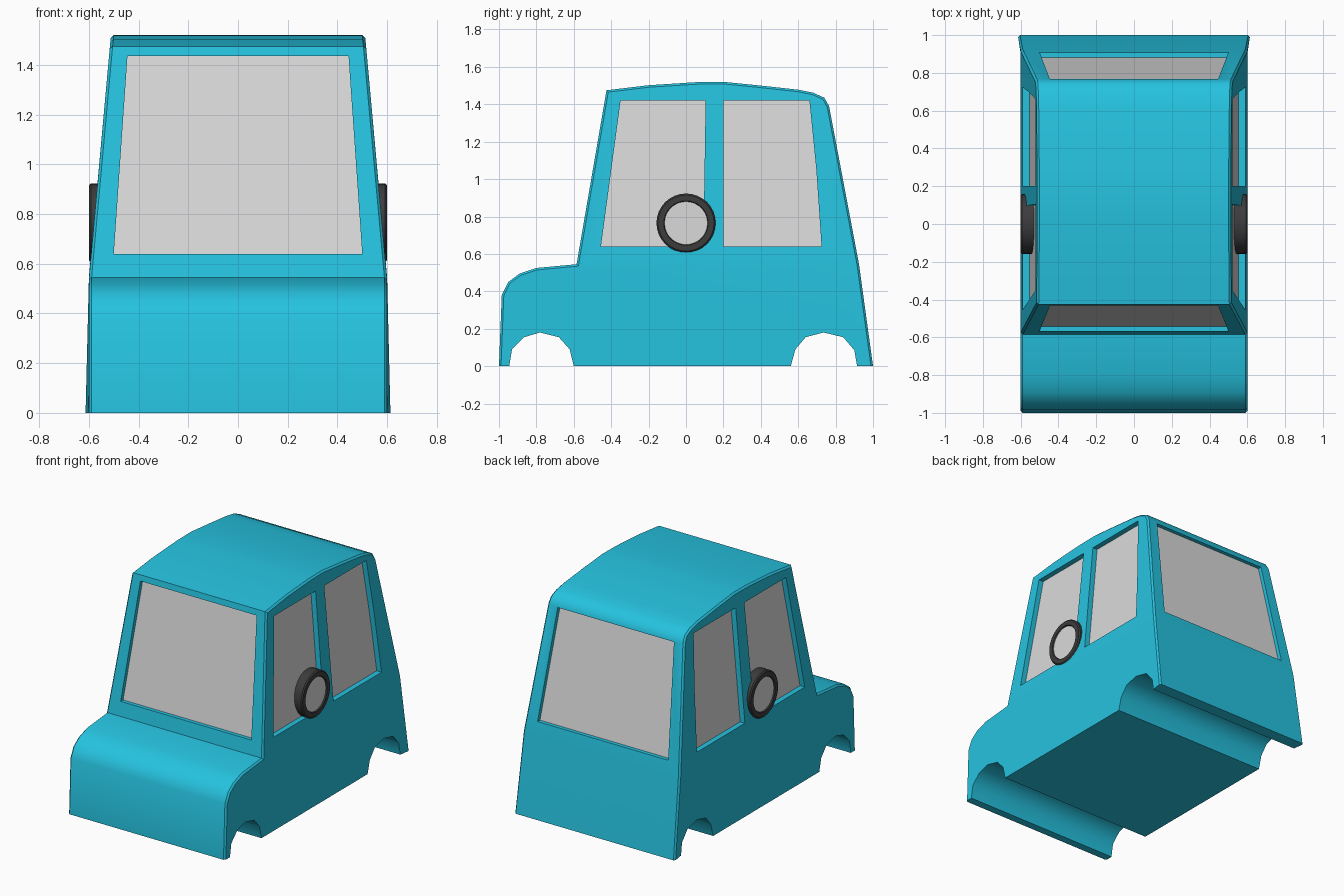
import bpy, bmesh, math
from mathutils import Vector

if "Cube" in bpy.data.objects:
    bpy.data.objects.remove(bpy.data.objects["Cube"])

BELT = 0.545  # height where the cabin starts to taper


def material(name, rgb):
    m = bpy.data.materials.new(name)
    m.diffuse_color = (*rgb, 1)
    m.use_nodes = True
    m.node_tree.nodes["Principled BSDF"].inputs["Base Color"].default_value = m.diffuse_color
    return m


BLUE = material("cyan paint", (0.019, 0.545, 0.745))
GLASS = material("light grey", (0.70, 0.70, 0.70))
RUBBER = material("dark rubber", (0.045, 0.045, 0.045))


def make_object(name, bm, *mats):
    bmesh.ops.recalc_face_normals(bm, faces=bm.faces)
    me = bpy.data.meshes.new(name)
    bm.to_mesh(me)
    bm.free()
    for m in mats:
        me.materials.append(m)
    ob = bpy.data.objects.new(name, me)
    bpy.context.collection.objects.link(ob)
    return ob


def smooth(ob, angle):
    bpy.ops.object.select_all(action='DESELECT')
    ob.select_set(True)
    bpy.context.view_layer.objects.active = ob
    bpy.ops.object.shade_smooth_by_angle(angle=math.radians(angle))


def half_width(y, z):
    if z >= BELT:
        return 0.6 - 0.091 * (z - BELT)
    return 0.6 + 0.015 * max(0, (y - 0.9) / 0.1) * (1 - z / BELT)


def prism(bm, pts, offset_a, offset_b):
    """Solid between two shifted copies of a polygon."""
    a = [bm.verts.new(Vector(p) + Vector(offset_a)) for p in pts]
    b = [bm.verts.new(Vector(p) + Vector(offset_b)) for p in pts]
    n = len(pts)
    bm.faces.new(a)
    bm.faces.new(b[::-1])
    for i in range(n):
        bm.faces.new((a[i], b[i], b[(i + 1) % n], a[(i + 1) % n]))


# Body: side profile (y, z), cabin part then lower part with wheel arches
cabin = [(-0.585, BELT), (-0.425, 1.475), (-0.2, 1.502), (0.05, 1.518), (0.2, 1.52),
         (0.4, 1.5), (0.6, 1.478), (0.68, 1.462), (0.74, 1.435), (0.765, 1.39), (0.925, BELT)]
rear_arch = [(0.915, 0), (0.9, 0.085), (0.84, 0.155), (0.735, 0.18), (0.64, 0.155), (0.585, 0.09), (0.56, 0)]
front_arch = [(-0.6, 0), (-0.622, 0.09), (-0.68, 0.155), (-0.78, 0.18), (-0.865, 0.155), (-0.93, 0.09), (-0.945, 0)]
hood = [(-1, 0), (-0.985, 0.38), (-0.95, 0.45), (-0.89, 0.495), (-0.8, 0.525)]
profile = cabin + [(1, 0)] + rear_arch + front_arch + hood

bm = bmesh.new()
sides = []
for s in (-1, 1):
    vs = [bm.verts.new((s * half_width(y, z), y, z)) for y, z in profile]
    k = len(cabin)
    bm.faces.new(vs[:k])
    bm.faces.new(vs[k - 1:] + vs[:1])
    sides.append(vs)
left, right = sides
n = len(profile)
rim = []
for i in range(n):
    j = (i + 1) % n
    bm.faces.new((left[i], left[j], right[j], right[i]))
    if max(profile[i][1], profile[j][1]) > 0.2:
        rim += [bm.edges.get((vs[i], vs[j])) for vs in sides]
bmesh.ops.recalc_face_normals(bm, faces=bm.faces)
bmesh.ops.bevel(bm, geom=rim, offset=0.011, segments=1, affect='EDGES', clamp_overlap=True)
body = make_object("body", bm, BLUE)

# Window outlines lying on the body, with the outward direction and recess depth
side_windows = [
    [(-0.455, 0.64), (0.093, 0.64), (0.105, 1.42), (-0.35, 1.42)],
    [(0.2, 0.64), (0.725, 0.64), (0.697, 1.05), (0.66, 1.42), (0.2, 1.42)],
]
windows = []
for s in (-1, 1):
    for i, w in enumerate(side_windows):
        pts = [(s * half_width(y, z), y, z) for y, z in w]
        windows.append((f"side_window_{'front' if i == 0 else 'rear'}", pts, Vector((s, 0, 0)), 0.04))


def end_window(name, y_at, z0, z1, out):
    pts = [(-0.5, y_at(z0), z0), (0.5, y_at(z0), z0), (0.445, y_at(z1), z1), (-0.445, y_at(z1), z1)]
    windows.append((name, pts, Vector((0, out, 0)), 0.03))


end_window("windshield", lambda z: -0.585 + 0.16 * (z - BELT) / 0.93, 0.64, 1.435, -1)
end_window("rear_window", lambda z: 0.925 - 0.16 * (z - BELT) / 0.845, 0.63, 1.38, 1)

# Cut the recesses and lay thin panes at their floors
cut = bmesh.new()
for name, pts, out, depth in windows:
    prism(cut, pts, out * 0.04, out * -depth)
    pane = bmesh.new()
    prism(pane, pts, out * (0.003 - depth), out * (-0.004 - depth))
    make_object(name, pane, GLASS)
cutter = make_object("window_cutter", cut, BLUE)
cutter.hide_render = True
mod = body.modifiers.new("recesses", 'BOOLEAN')
mod.operation = 'DIFFERENCE'
mod.solver = 'EXACT'
mod.object = cutter
bpy.context.view_layer.objects.active = body
bpy.ops.object.modifier_apply(modifier=mod.name)
bpy.data.objects.remove(cutter)
smooth(body, 42)

# Small wheels set into the side windows: lathed tyre with a pale hub
rings = [(0.47, 0.15), (0.48, 0.158), (0.592, 0.158), (0.6, 0.15), (0.6, 0.119), (0.592, 0.115)]
SEG = 32
for s in (-1, 1):
    bm = bmesh.new()
    loops = [[bm.verts.new((s * x, r * math.cos(2 * math.pi * i / SEG),
                            0.765 + r * math.sin(2 * math.pi * i / SEG))) for i in range(SEG)]
             for x, r in rings]
    for a, b in zip(loops, loops[1:]):
        for i in range(SEG):
            j = (i + 1) % SEG
            bm.faces.new((a[i], a[j], b[j], b[i]))
    bm.faces.new(loops[0])
    bm.faces.new(loops[-1]).material_index = 1
    wheel = make_object("side_wheel", bm, RUBBER, GLASS)
    smooth(wheel, 30)
